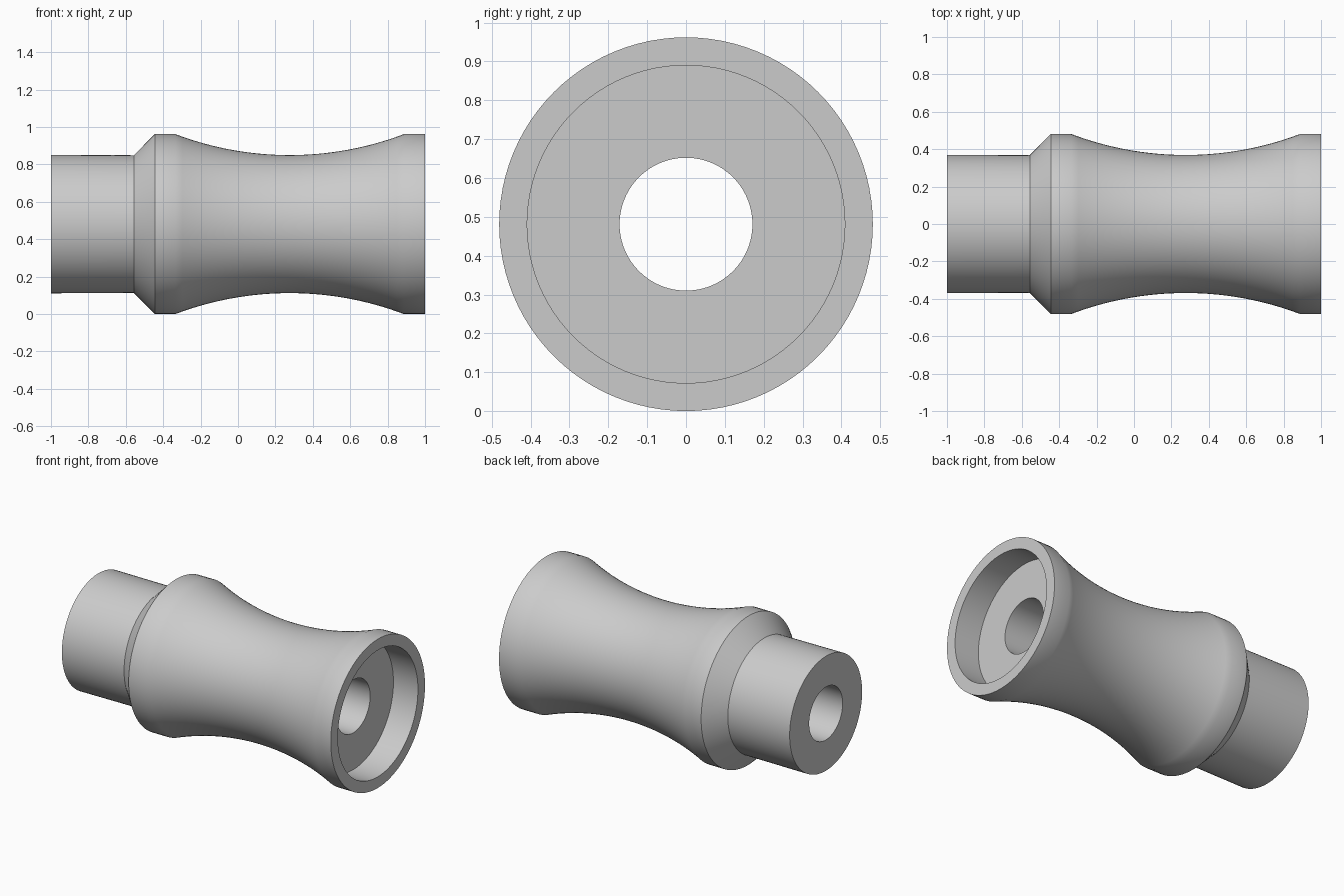
import bpy
import bmesh
from math import pi, sqrt
from mathutils import Matrix, Vector

cube = bpy.data.objects.get("Cube")
if cube:
    bpy.data.objects.remove(cube, do_unlink=True)

R_FLANGE, R_WAIST, R_SOCKET, R_BORE = 0.481, 0.369, 0.409, 0.171
SEGMENTS = 96

# Plain grey material
grey = bpy.data.materials.new("plain grey")
grey.use_nodes = True
colour = (0.6, 0.6, 0.6, 1.0)
grey.diffuse_color = colour
grey.node_tree.nodes["Principled BSDF"].inputs["Base Color"].default_value = colour


def waist_arc(x0, x1, steps):
    """Concave circular arc between the two full-radius collars."""
    half, sag = (x1 - x0) / 2, R_FLANGE - R_WAIST
    radius = (half ** 2 + sag ** 2) / (2 * sag)
    mid = (x0 + x1) / 2
    points = []
    for i in range(steps + 1):
        x = x0 + (x1 - x0) * i / steps
        points.append((x, R_WAIST + radius - sqrt(radius ** 2 - (x - mid) ** 2)))
    return points


def lathe(name, profile, material):
    """Revolve a closed (x, radius) profile about the x axis."""
    bm = bmesh.new()
    verts = [bm.verts.new((x, 0, r)) for x, r in profile]
    edges = [bm.edges.new((a, b)) for a, b in zip(verts, verts[1:] + verts[:1])]
    bmesh.ops.spin(bm, geom=verts + edges, cent=(0, 0, 0), axis=(1, 0, 0),
                   angle=2 * pi, steps=SEGMENTS, use_merge=True)
    bmesh.ops.remove_doubles(bm, verts=bm.verts, dist=1e-5)
    bmesh.ops.recalc_face_normals(bm, faces=bm.faces)
    bmesh.ops.transform(bm, matrix=Matrix.Translation(Vector((0, 0, R_FLANGE))),
                        verts=bm.verts)
    mesh = bpy.data.meshes.new(name)
    bm.to_mesh(mesh)
    bm.free()
    mesh.materials.append(material)
    obj = bpy.data.objects.new(name, mesh)
    bpy.context.collection.objects.link(obj)
    bpy.ops.object.select_all(action='DESELECT')
    obj.select_set(True)
    bpy.context.view_layer.objects.active = obj
    bpy.ops.object.shade_smooth_by_angle(angle=pi / 6)
    return obj


# Spigot, chamfered shoulder, waisted body, then socket and through bore
spigot = [(-1, R_BORE), (-1, R_WAIST + 0.001), (-0.557, R_WAIST - 0.001)]
shoulder = [(-0.445, R_FLANGE)]
body = waist_arc(-0.335, 0.887, 32)
socket = [(1, R_FLANGE), (1, R_SOCKET), (0.825, R_SOCKET), (0.825, R_BORE)]
lathe("waisted_sleeve", spigot + shoulder + body + socket, grey)
